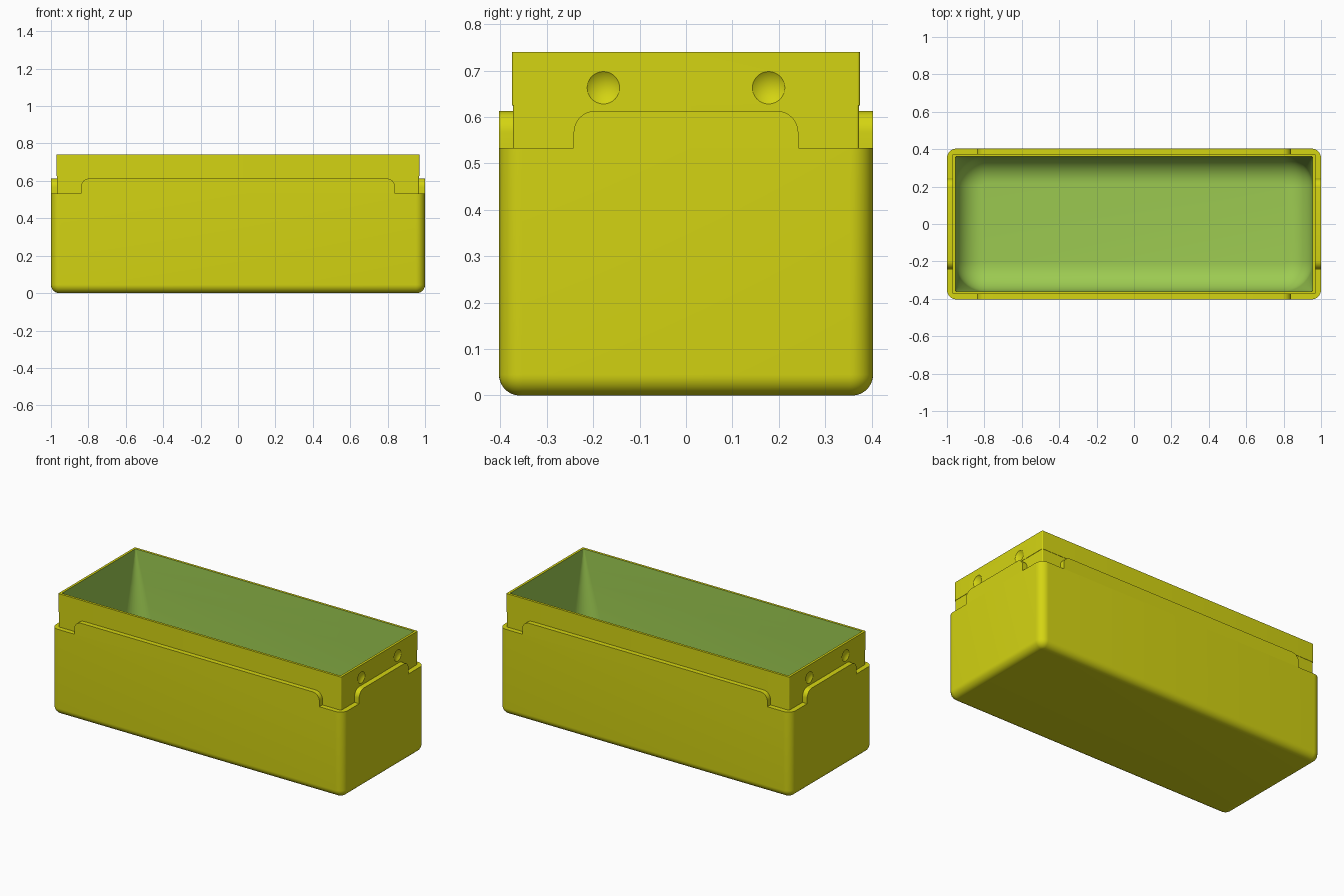
import bpy, bmesh, math
from mathutils import Vector

if "Cube" in bpy.data.objects:
    bpy.data.objects.remove(bpy.data.objects["Cube"])

HX, HY = 1.0, 0.403            # half size of the outer body
SHOULDER, TAB_TOP, LIP_Z, TOP = 0.533, 0.613, 0.625, 0.74
HALF_PI = math.pi / 2


def material(name, rgb):
    m = bpy.data.materials.new(name)
    m.use_nodes = True
    m.diffuse_color = (*rgb, 1)
    m.node_tree.nodes["Principled BSDF"].inputs["Base Color"].default_value = (*rgb, 1)
    return m


MATERIALS = [material("olive_yellow", (0.66, 0.66, 0.006)),
             material("leaf_green", (0.337, 0.597, 0.083))]


def finish(bm, name, slot=0):
    bmesh.ops.recalc_face_normals(bm, faces=bm.faces)
    for f in bm.faces:
        f.material_index = slot
    mesh = bpy.data.meshes.new(name)
    bm.to_mesh(mesh)
    bm.free()
    for m in MATERIALS:
        mesh.materials.append(m)
    obj = bpy.data.objects.new(name, mesh)
    bpy.context.collection.objects.link(obj)
    return obj


def select(obj):
    bpy.ops.object.select_all(action='DESELECT')
    obj.select_set(True)
    bpy.context.view_layer.objects.active = obj


def smooth(obj):
    select(obj)
    bpy.ops.object.shade_smooth_by_angle(angle=math.radians(30))


def rounded_rect(bm, hx, hy, r, z, steps=10):
    ring = []
    for k, (sx, sy) in enumerate([(1, 1), (-1, 1), (-1, -1), (1, -1)]):
        for i in range(steps + 1):
            a = HALF_PI * (k + i / steps)
            ring.append(bm.verts.new((sx * (hx - r) + r * math.cos(a),
                                      sy * (hy - r) + r * math.sin(a), z)))
    return ring


def loft(name, levels, slot=0):
    """Closed solid through rounded rectangles (half x, half y, radius, z)."""
    bm = bmesh.new()
    rings = [rounded_rect(bm, *lv) for lv in levels]
    for a, b in zip(rings, rings[1:]):
        for i in range(len(a)):
            j = (i + 1) % len(a)
            bm.faces.new((a[i], a[j], b[j], b[i]))
    bm.faces.new(rings[0][::-1])
    bm.faces.new(rings[-1])
    return finish(bm, name, slot)


def bottom_fillet(hx, hy, corner, fillet, z0, steps=10):
    """Levels that round the bottom edge, from the floor upward."""
    levels = []
    for i in range(steps + 1):
        a = HALF_PI * i / steps
        inset = fillet * (1 - math.sin(a))
        levels.append((hx - inset, hy - inset, corner - inset,
                       z0 + fillet * (1 - math.cos(a))))
    return levels


def subtract(obj, cutter):
    mod = obj.modifiers.new("cut", 'BOOLEAN')
    mod.operation = 'DIFFERENCE'
    mod.solver = 'EXACT'
    mod.object = cutter
    select(obj)
    bpy.ops.object.modifier_apply(modifier=mod.name)


def tab(name, half, axis, sign):
    """Raised plate with rounded top corners along one side."""
    r = 0.046
    profile = [(-half, SHOULDER), (half, SHOULDER)]
    for side, start in ((1, 0), (-1, HALF_PI)):
        for i in range(9):
            a = start + HALF_PI * i / 8
            profile.append((side * (half - r) + r * math.cos(a),
                            TAB_TOP - r + r * math.sin(a)))
    outer = HX if axis == 'x' else HY
    depth = 0.036

    def place(u, d, z):
        return Vector((sign * d, u, z)) if axis == 'x' else Vector((u, sign * d, z))

    bm = bmesh.new()
    face = bm.faces.new([bm.verts.new(place(u, outer, z)) for u, z in profile])
    new = bmesh.ops.extrude_face_region(bm, geom=[face])["geom"]
    # keep the outer face as the second cap
    back = [v for v in new if isinstance(v, bmesh.types.BMVert)]
    bmesh.ops.translate(bm, verts=back, vec=place(0, -depth, 0))
    if not face.is_valid:
        edges = [e for e in bm.edges if e.is_boundary]
        bmesh.ops.holes_fill(bm, edges=edges, sides=0)
    smooth(finish(bm, name))


# Outer shell, recessed neck and slightly overhanging lip
body = loft("body", bottom_fillet(HX, HY, 0.05, 0.045, 0) + [(HX, HY, 0.05, SHOULDER)])
neck = loft("neck", [(0.968, 0.373, 0.006, z) for z in (SHOULDER, LIP_Z)])
lip = loft("lip", [(0.97, 0.375, 0.006, z) for z in (LIP_Z, TOP)])

# Cavity: square at the rim, blending to rounded corners and a filleted floor
IX, IY = 0.955, 0.36
cavity = loft("cavity_cutter",
              bottom_fillet(IX, IY, 0.155, 0.145, 0.04)
              + [(IX, IY, 0.004, TOP), (IX, IY, 0.004, TOP + 0.1)], slot=1)
for part in (body, neck, lip):
    subtract(part, cavity)
bpy.data.objects.remove(cavity)

# Shallow round dimples in both ends of the lip
for sx in (-1, 1):
    for sy in (-1, 1):
        bm = bmesh.new()
        bmesh.ops.create_uvsphere(bm, u_segments=48, v_segments=32, radius=0.057)
        bmesh.ops.translate(bm, verts=bm.verts, vec=(sx * 1.015, sy * 0.178, 0.663))
        dimple = finish(bm, "dimple_cutter")
        subtract(lip, dimple)
        bpy.data.objects.remove(dimple)

for part in (body, neck, lip):
    smooth(part)

# Tabs on all four sides
tab("front_tab", 0.84, 'y', -1)
tab("back_tab", 0.84, 'y', 1)
tab("left_tab", 0.242, 'x', 1)
tab("right_tab", 0.242, 'x', -1)
